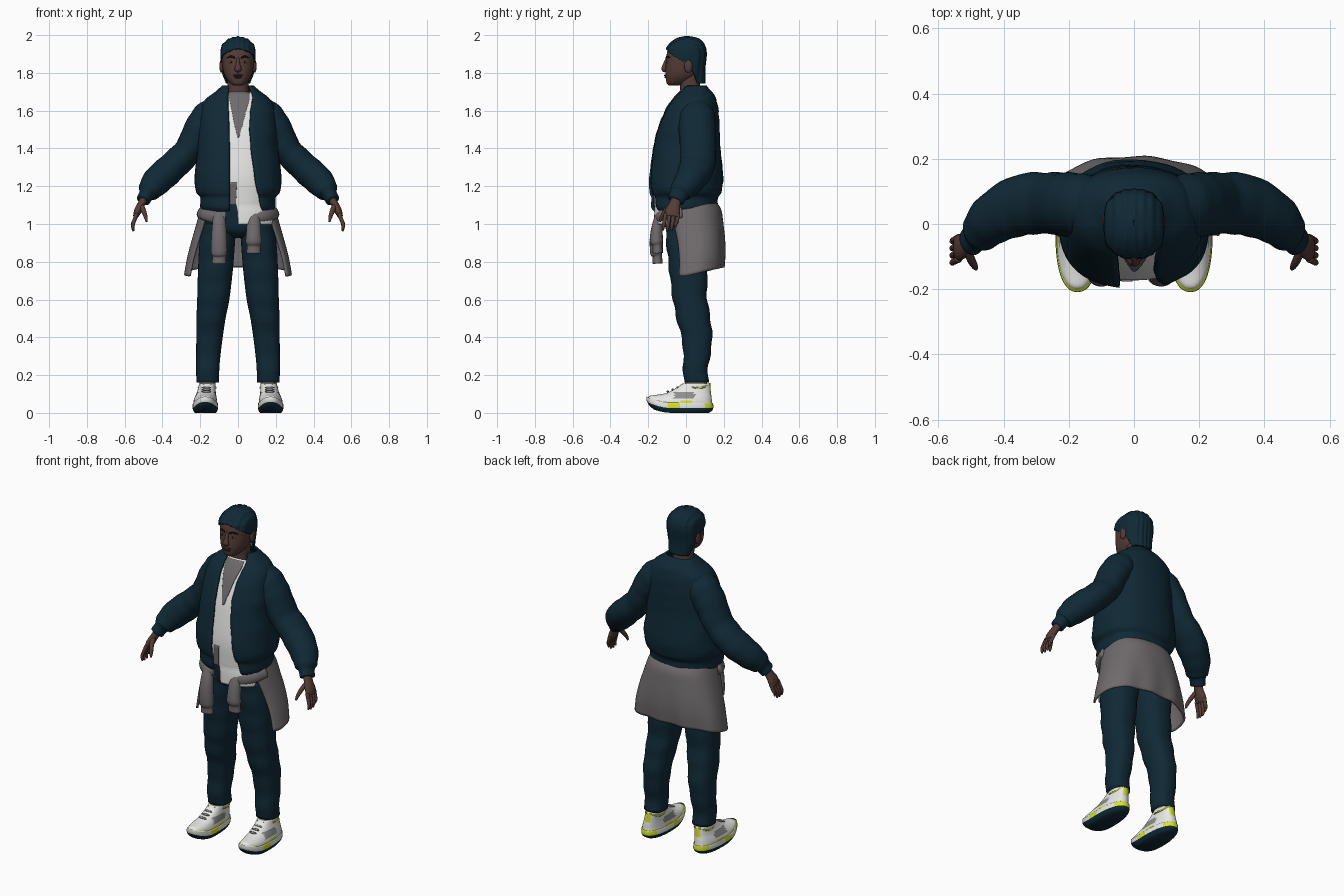
import bpy, bmesh, math
from mathutils import Vector


def material(name, rgb):
    m = bpy.data.materials.new(name)
    m.diffuse_color = (*rgb, 1)
    return m


NAVY = material("navy cloth", (0.005, 0.022, 0.036))
GREY = material("warm grey cloth", (0.16, 0.145, 0.15))
WHITE = material("off white", (0.80, 0.80, 0.78))
SKIN = material("brown skin", (0.09, 0.045, 0.037))
LIP = material("dark lip", (0.06, 0.022, 0.02))
YELLOW = material("lime yellow", (0.68, 0.78, 0.02))
MESH = material("shoe grey", (0.27, 0.27, 0.27))
DARK = material("near black", (0.006, 0.006, 0.008))
E = 0.85  # roundness of cross-sections


def resample(rows, steps):
    """Smooth the first five columns, blend the rest linearly."""
    out = []
    for i in range(len(rows) - 1):
        p = [rows[max(i - 1, 0)], rows[i], rows[i + 1], rows[min(i + 2, len(rows) - 1)]]
        for k in range(steps):
            t = k / steps
            row = []
            for c in range(len(rows[0])):
                a, b, d, e = (q[c] for q in p)
                if c < 5:
                    row.append(b + 0.5 * t * (d - a + t * (2 * a - 5 * b + 4 * d - e + t * (3 * (b - d) + e - a))))
                else:
                    row.append(b + (d - b) * t)
            out.append(row)
    return out + [list(rows[-1])]


def skin_rings(name, rings, mats, cap, rule=None, thick=0):
    bm = bmesh.new()
    vs = [[bm.verts.new(p) for p in r] for r in rings]
    for a, b in zip(vs, vs[1:]):
        for j in range(len(a) - 1):
            bm.faces.new((a[j], a[j + 1], b[j + 1], b[j]))
    if cap:
        bm.faces.new(vs[0][:-1][::-1])
        bm.faces.new(vs[-1][:-1])
    bmesh.ops.remove_doubles(bm, verts=bm.verts, dist=1e-5)
    for f in bm.faces:
        f.smooth = True
        if rule:
            f.material_index = rule(f.calc_center_median())
    me = bpy.data.meshes.new(name)
    bm.to_mesh(me)
    bm.free()
    ob = bpy.data.objects.new(name, me)
    bpy.context.collection.objects.link(ob)
    for m in mats if isinstance(mats, tuple) else (mats,):
        me.materials.append(m)
    if thick:
        mod = ob.modifiers.new("thickness", 'SOLIDIFY')
        mod.thickness, mod.offset = thick, -1
    return ob


def spow(v, e):
    return math.copysign(abs(v) ** e, v)


def ang(x, rx):
    return math.degrees(math.asin(max(-1, min(1, spow(x / rx, 1 / E)))))


def loft(name, rows, mats, n=40, steps=4, cap=True, rule=None, thick=0, post=None):
    """Rows rise in z: (z, cx, rx, y_front, y_back[, start angle, end angle])."""
    rows = [r if len(r) == 7 else (*r, 0, 360) for r in rows]
    rings = []
    for z, cx, rx, yf, yb, a0, a1 in resample(rows, steps):
        ring = []
        for j in range(n + 1):
            a = math.radians(a0 + (a1 - a0) * j / n)
            p = Vector((cx + max(rx, .002) * spow(math.sin(a), E),
                        (yf + yb) / 2 - (yb - yf) / 2 * spow(math.cos(a), E), z))
            ring.append(post(p) if post else p)
        rings.append(ring)
    return skin_rings(name, rings, mats, cap, rule, thick)


def tube(name, path, mat, s=1, n=16, steps=4, fold=0):
    """Path points: (x, y, z, in-plane radius, depth radius)."""
    pts = resample([(p[0] * s, *p[1:]) for p in path], steps)
    rings = []
    for i, p in enumerate(pts):
        t = (Vector(pts[min(i + 1, len(pts) - 1)][:3]) - Vector(pts[max(i - 1, 0)][:3])).normalized()
        v = Vector((0, 1, 0))
        v = (v - t * t.dot(v)).normalized()
        u = v.cross(t)
        k = 1 + fold * math.sin(i * 1.5)
        rings.append([Vector(p[:3]) + k * (u * p[3] * math.cos(a) + v * p[4] * math.sin(a))
                      for a in (2 * math.pi * j / n for j in range(n + 1))])
    return skin_rings(name, rings, mat, True)


def ball(name, loc, r, mat):
    bpy.ops.mesh.primitive_uv_sphere_add(segments=16, ring_count=10, location=loc)
    ob = bpy.context.object
    ob.name, ob.scale = name, r
    ob.data.materials.append(mat)
    bpy.ops.object.shade_smooth()


# --- head and neck
loft("neck", [(1.62, 0, .065, -.04, .09), (1.70, 0, .056, -.03, .075), (1.80, 0, .055, -.04, .075)], SKIN)
loft("head", [(1.733, 0, .022, -.09, -.04), (1.745, 0, .042, -.102, .0), (1.78, 0, .068, -.108, .05),
              (1.82, 0, .080, -.108, .075), (1.87, 0, .086, -.104, .09), (1.91, 0, .088, -.1, .095),
              (1.95, 0, .074, -.08, .085), (1.98, 0, .035, -.035, .045)], SKIN)
tube("nose", [(0, -.1, 1.875, .008, .008), (0, -.112, 1.845, .011, .01), (0, -.117, 1.82, .019, .013),
              (0, -.108, 1.807, .012, .006)], SKIN)
ball("upper_lip", (0, -.107, 1.787, ), (.026, .009, .006), LIP)
ball("lower_lip", (0, -.106, 1.777), (.022, .009, .006), LIP)
for s, side in ((1, "left"), (-1, "right")):
    ball(side + "_eye", (s * .035, -.094, 1.857), (.014, .008, .006), MESH)
    ball(side + "_iris", (s * .035, -.1, 1.857), (.005, .004, .005), DARK)
    ball(side + "_ear", (s * .088, .012, 1.835), (.011, .022, .034), SKIN)
    tube(side + "_brow", [(.016, -.104, 1.88, .004, .004), (.036, -.1, 1.887, .005, .004),
                          (.058, -.084, 1.88, .003, .003)], DARK, s, 8)


# --- braided hair with front-to-back ridges
def ridges(p):
    k = 1 + .022 * math.cos(p.x * 230)
    return Vector((p.x * k, p.y * k, 1.87 + (p.z - 1.87) * (k if p.z > 1.87 else 1)))


loft("braided_hair", [(1.745, 0, .07, -.04, .102, 112, 248), (1.79, 0, .084, -.08, .1, 108, 252),
                      (1.84, 0, .092, -.1, .102, 98, 262), (1.87, 0, .095, -.108, .106, 76, 284),
                      (1.90, 0, .096, -.11, .108, 48, 312), (1.92, 0, .094, -.106, .106, 18, 342),
                      (1.93, 0, .092, -.104, .104, 0, 360), (1.96, 0, .075, -.08, .09, 0, 360),
                      (1.983, 0, .045, -.045, .06, 0, 360), (1.993, 0, .004, .0, .01, 0, 360)],
     NAVY, n=72, cap=False, thick=.008, post=ridges)


# --- open bomber jacket: (z, half width, front, back, opening left, opening right)
def creases(p):
    w = .004 * math.sin(p.z * 42 + p.x * 9) * math.sin(p.x * 14 + p.y * 11)
    return Vector((p.x * (1 + w * 4), p.y + math.copysign(w, p.y), p.z))


body = [(1.065, .185, -.17, .15, -.045, .13), (1.09, .20, -.185, .165, -.045, .125),
        (1.14, .20, -.185, .168, -.045, .115), (1.17, .222, -.194, .185, -.045, .105),
        (1.25, .23, -.195, .195, -.045, .09), (1.40, .213, -.175, .18, -.045, .07),
        (1.50, .208, -.152, .176, -.047, .062), (1.60, .198, -.112, .17, -.05, .066),
        (1.66, .17, -.075, .158, -.052, .075), (1.70, .122, -.04, .135, -.053, .075),
        (1.732, .085, -.012, .108, -.05, .062)]
loft("bomber_jacket", [(z, 0, r, f, b, ang(xr, r), 360 + ang(xl, r)) for z, r, f, b, xl, xr in body],
     NAVY, n=56, cap=False, thick=.012, post=creases)

# --- shirt front, grey undershirt and loose inner layer, as front arcs
shirt = [(.998, .20, -.168, 0, .18), (1.06, .20, -.168, -.002, .19), (1.10, .185, -.166, -.01, .17),
         (1.13, .185, -.168, -.07, .15), (1.25, .19, -.172, -.1, .15), (1.40, .18, -.152, -.1, .14),
         (1.50, .175, -.130, -.1, .13), (1.60, .165, -.092, -.1, .12), (1.66, .14, -.058, -.1, .11),
         (1.70, .1, -.03, -.08, .085)]
neck = [(1.46, .178, -.146, -.002, .004), (1.50, .175, -.135, -.012, .016), (1.60, .165, -.097, -.034, .043),
        (1.66, .14, -.063, -.045, .06), (1.695, .1, -.037, -.05, .06)]
inner = [(1.10, .187, -.171, -.045, -.012), (1.16, .187, -.174, -.045, -.008), (1.22, .19, -.177, -.04, -.004)]
for name, rows, mat in (("shirt", shirt, WHITE), ("undershirt", neck, GREY), ("inner_layer", inner, GREY)):
    loft(name, [(z, 0, r, f, .12, ang(a, r), ang(b, r)) for z, r, f, a, b in rows],
         mat, n=24, cap=False, thick=.005)

# --- jacket sleeves and hands
for s, side in ((1, "left"), (-1, "right")):
    tube(side + "_sleeve", [(.10, .055, 1.61, .075, .08), (.155, .058, 1.565, .088, .095),
                            (.205, .06, 1.495, .084, .098), (.262, .064, 1.39, .076, .094),
                            (.345, .058, 1.305, .078, .094), (.425, .02, 1.232, .078, .08),
                            (.472, -.026, 1.175, .060, .062), (.482, -.036, 1.16, .042, .05),
                            (.502, -.055, 1.125, .037, .045)], NAVY, s, 28, 5, .018)
    tube(side + "_palm", [(.49, -.045, 1.145, .022, .027), (.512, -.06, 1.105, .02, .03),
                          (.53, -.07, 1.07, .02, .04), (.542, -.074, 1.04, .014, .04)], SKIN, s)
    for i in range(4):
        y, drop = -.107 + i * .022, (.005, .0, .003, .02)[i]
        tube(f"{side}_finger_{i + 1}", [(.536, y, 1.055, .011, .011), (.552, y - .008, 1.01, .01, .01),
                                        (.557, y - .012, .985 + drop, .009, .009),
                                        (.553, y - .014, .962 + drop, .005, .005)], SKIN, s, 10)
    tube(side + "_thumb", [(.512, -.075, 1.10, .014, .014), (.50, -.108, 1.07, .013, .013),
                           (.488, -.13, 1.035, .01, .01), (.484, -.138, 1.012, .005, .005)], SKIN, s, 10)


# --- trousers
def leg_folds(p):
    return p + Vector((0, .004 * math.sin(p.z * 48), 0))


loft("trouser_hips", [(.925, 0, .05, -.05, .08), (.96, 0, .16, -.1, .13), (1.02, 0, .186, -.115, .14),
                      (1.11, 0, .175, -.12, .14)], NAVY)
for s, side in ((1, "left"), (-1, "right")):
    loft(side + "_trouser_leg", [(.16, s * .16, .06, -.012, .118), (.25, s * .16, .062, -.015, .118),
                                 (.37, s * .153, .068, -.018, .138), (.50, s * .143, .077, -.05, .13),
                                 (.60, s * .131, .085, -.07, .112), (.75, s * .12, .092, -.088, .115),
                                 (.90, s * .11, .094, -.104, .13), (1.0, s * .10, .09, -.11, .135)],
         NAVY, post=leg_folds)


# --- garment tied round the waist: back skirt, hip wraps, hanging arms
def hem(p):
    low = max(0, (1.0 - p.z) / .27)
    return p + Vector((0, .005 * low * math.sin(p.x * 40), low * .045 * max(0, p.y / .2)))


loft("tied_skirt", [(.725, 0, .285, -.11, .2, 64, 296), (.82, 0, .268, -.11, .207, 62, 298),
                    (.92, 0, .243, -.115, .205, 58, 302), (1.02, 0, .215, -.13, .196, 54, 306),
                    (1.08, 0, .197, -.14, .185, 48, 312), (1.12, 0, .185, -.14, .158, 45, 315)],
     GREY, n=48, cap=False, thick=.012, post=hem)
for s, side, x, low in ((-1, "right", .10, .79), (1, "left", .083, .845)):
    tube(side + "_hip_wrap", [(.195, -.02, 1.065, .035, .02), (.165, -.095, 1.05, .035, .022),
                              (.115, -.135, 1.04, .036, .02), (.065, -.142, 1.035, .03, .016)], GREY, s)
    tube(side + "_hanging_arm", [(x, -.135, 1.06, .03, .02), (x, -.15, 1.0, .036, .028),
                                 (x, -.157, .93, .041, .034), (x, -.156, low + .06, .043, .034),
                                 (x, -.152, low + .04, .036, .026), (x, -.15, low, .038, .026)], GREY, s, 20)


# --- running shoes
def toe_spring(p):
    return p + Vector((0, 0, .035 * (max(0, -p.y - .07) / .14) ** 2))


def sole_rule(c):
    if c.z - toe_spring(Vector((0, c.y, 0))).z < .024:
        return 1
    return 2 if -.1 < c.y < -.02 or c.y > .1 else 0


def upper_rule(c):
    if -.06 < c.y < .045 and .075 < c.z < .112:
        return 1
    if -.03 < c.y < .03 and .05 < c.z < .066 or c.y > .125 and c.z > .1:
        return 2
    return 0


for s, side in ((1, "left"), (-1, "right")):
    c = s * .173
    loft(side + "_sole", [(0, c, .056, -.17, .12), (.012, c, .064, -.195, .138), (.03, c, .068, -.208, .145),
                          (.052, c, .066, -.208, .143)], (WHITE, NAVY, YELLOW), rule=sole_rule, post=toe_spring)
    loft(side + "_shoe_upper", [(.045, c, .064, -.203, .14), (.065, c, .062, -.19, .137),
                                (.085, s * .171, .057, -.15, .135), (.105, s * .168, .051, -.10, .132),
                                (.13, s * .165, .046, -.055, .13), (.155, s * .163, .043, -.02, .128)],
         (WHITE, MESH, YELLOW), rule=upper_rule, post=toe_spring)
    loft(side + "_sock", [(.13, s * .162, .04, -.012, .112), (.19, s * .16, .045, 0, .108)], WHITE)
    # lime collar trim around the ankle and tongue lace bars
    for k in (1, -1):
        tube(f"{side}_collar_trim_{'outer' if k > 0 else 'inner'}",
             [(s * .163 + k * .018, -.02, .152, .004, .004), (s * .163 + k * .044, .035, .135, .005, .004),
              (s * .163 + k * .042, .09, .135, .005, .004), (s * .163 + k * .012, .128, .155, .005, .004)],
             YELLOW, 1, 8)
    for i in range(3):
        ball(f"{side}_lace_{i + 1}", (s * .167, -.045 - i * .026, .134 - i * .0105), (.026, .006, .006), MESH)
